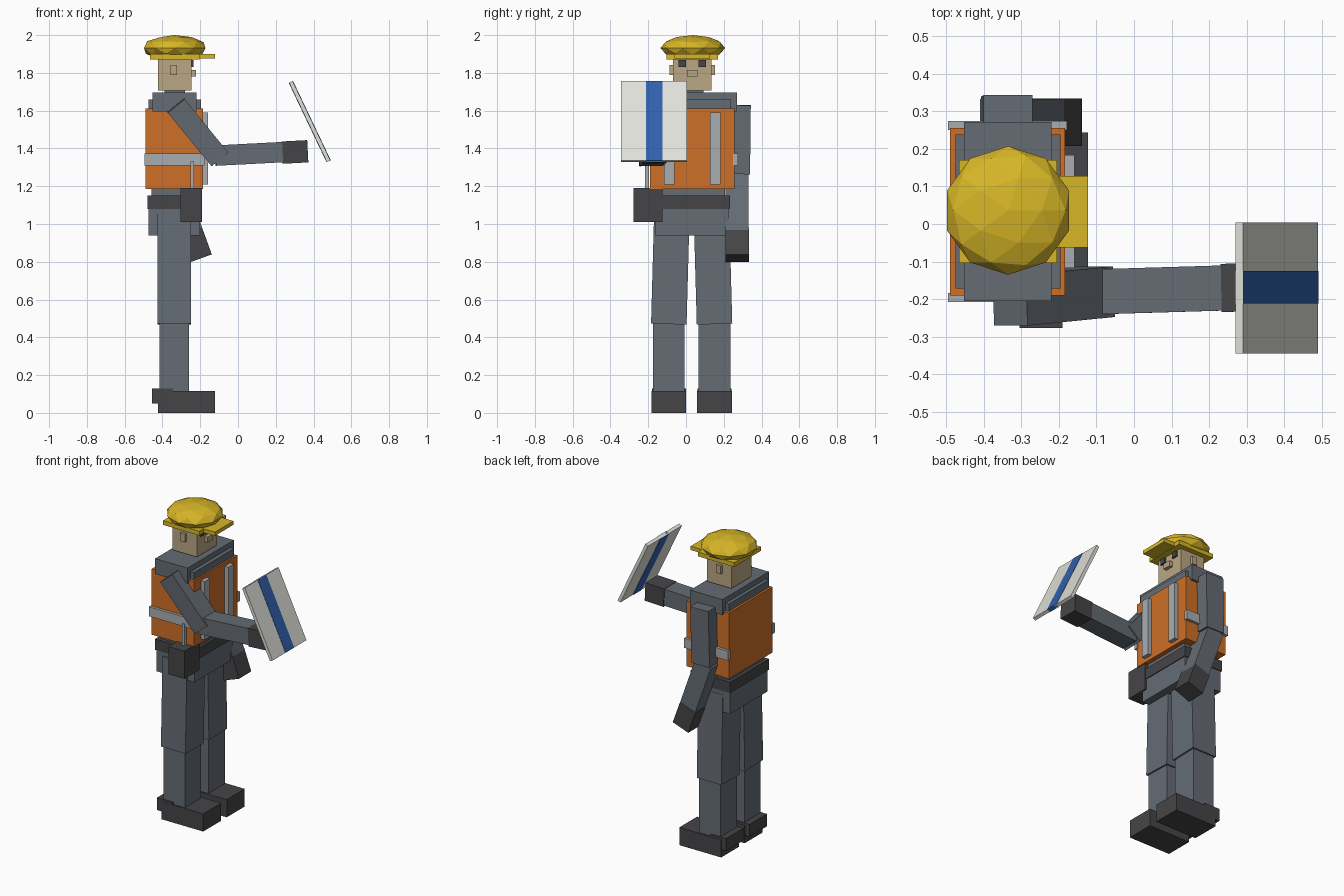
import bpy, bmesh, math
from mathutils import Vector, Matrix

if "Cube" in bpy.data.objects:
    bpy.data.objects.remove(bpy.data.objects["Cube"])

def material(name, r, g, b):
    m = bpy.data.materials.new(name)
    m.diffuse_color = (r, g, b, 1)
    m.use_nodes = True
    m.node_tree.nodes["Principled BSDF"].inputs["Base Color"].default_value = m.diffuse_color
    return m

SUIT = material("suit grey", 0.13, 0.15, 0.175)
DARK = material("dark grey", 0.06, 0.06, 0.065)
TRIM = material("reflective grey", 0.40, 0.42, 0.44)
ORANGE = material("vest orange", 0.62, 0.16, 0.02)
YELLOW = material("helmet yellow", 0.68, 0.47, 0.02)
SKIN = material("skin", 0.50, 0.39, 0.23)
BOARD = material("board white", 0.75, 0.75, 0.70)
BLUE = material("stripe blue", 0.03, 0.12, 0.42)

def add_object(name, bm, mat):
    me = bpy.data.meshes.new(name)
    bm.to_mesh(me)
    bm.free()
    me.materials.append(mat)
    ob = bpy.data.objects.new(name, me)
    bpy.context.collection.objects.link(ob)
    return ob

def cube(name, matrix, size, mat):
    bm = bmesh.new()
    bmesh.ops.create_cube(bm, size=1, matrix=matrix @ Matrix.Diagonal((*size, 1)))
    return add_object(name, bm, mat)

def box(name, x, y, z, mat):
    """Axis-aligned box from three (min, max) ranges."""
    mid = Vector([(a + b) / 2 for a, b in (x, y, z)])
    return cube(name, Matrix.Translation(mid), [b - a for a, b in (x, y, z)], mat)

def limb(name, a, b, depth, width, mat):
    """Square-ended bar from point a to point b, width lying along y."""
    a, b = Vector(a), Vector(b)
    axis = (b - a).normalized()
    u = Vector((0, 1, 0)).cross(axis).normalized()
    v = axis.cross(u)
    rot = Matrix((u, v, axis)).transposed().to_4x4()
    return cube(name, Matrix.Translation((a + b) / 2) @ rot, (depth, width, (b - a).length), mat)

MID = 0.033  # body centre line in y

def around(half):
    return (MID - half, MID + half)

# Helmet: low-poly dome, rim plate and visor
bm = bmesh.new()
bmesh.ops.create_icosphere(bm, subdivisions=2, radius=1,
    matrix=Matrix.Translation((-0.335, 0.036, 1.932)) @ Matrix.Diagonal((0.171, 0.171, 0.068, 1)))
add_object("helmet_dome", bm, YELLOW)
box("helmet_rim", (-0.465, -0.205), around(0.137), (1.872, 1.9), YELLOW)
box("helmet_visor", (-0.25, -0.123), around(0.095), (1.875, 1.9), YELLOW)

# Head and face
box("head", (-0.423, -0.246), around(0.103), (1.708, 1.885), SKIN)
box("nose", (-0.25, -0.222), around(0.028), (1.78, 1.815), SKIN)
box("neck", (-0.39, -0.28), around(0.06), (1.68, 1.72), SUIT)
for side, s in (("right", -1), ("left", 1)):
    def mirrored(lo, hi):
        return tuple(sorted((MID + s * lo, MID + s * hi)))

    box(side + "_ear", (-0.357, -0.322), mirrored(0.095, 0.12), (1.79, 1.842), SKIN)
    box(side + "_eye", (-0.255, -0.235), mirrored(0.033, 0.072), (1.832, 1.867), DARK)
    # Vest reflective trim
    box(side + "_vest_front_strip", (-0.19, -0.158), mirrored(0.093, 0.15), (1.21, 1.59), TRIM)
    box(side + "_vest_side_band", (-0.495, -0.178), mirrored(0.217, 0.241), (1.31, 1.372), TRIM)
    # Legs and boots
    y0 = 0.03
    limb(side + "_thigh", (-0.337, y0 + s * 0.105, 1.05), (-0.337, y0 + s * 0.121, 0.47),
         0.176, 0.188, SUIT)
    limb(side + "_shin", (-0.337, y0 + s * 0.121, 0.48), (-0.337, y0 + s * 0.121, 0.08),
         0.155, 0.168, SUIT)
    yc = y0 + s * 0.121
    box(side + "_boot", (-0.423, -0.122), (yc - 0.092, yc + 0.092), (0, 0.115), DARK)
    box(side + "_boot_heel", (-0.456, -0.343), (yc - 0.09, yc + 0.09), (0.05, 0.13), DARK)

# Torso
box("shoulders", (-0.452, -0.22), around(0.238), (1.595, 1.695), SUIT)
box("chest", (-0.475, -0.195), around(0.205), (1.2, 1.66), SUIT)
box("vest", (-0.489, -0.184), around(0.223), (1.185, 1.612), ORANGE)
box("waist", (-0.457, -0.213), around(0.174), (1.1, 1.22), SUIT)
box("belt", (-0.48, -0.195), around(0.2), (1.08, 1.15), DARK)
box("hips", (-0.475, -0.2), around(0.194), (0.94, 1.09), SUIT)

# Belt radio and antenna
box("radio", (-0.305, -0.19), (-0.277, -0.125), (1.01, 1.19), DARK)
box("radio_antenna", (-0.252, -0.234), (-0.217, -0.197), (1.18, 1.33), TRIM)

# Right arm, raised forward
limb("right_upper_arm", (-0.33, -0.203, 1.628), (-0.098, -0.18, 1.345), 0.115, 0.135, SUIT)
limb("right_forearm", (-0.12, -0.181, 1.362), (0.245, -0.17, 1.381), 0.108, 0.12, SUIT)
limb("right_hand", (0.235, -0.17, 1.378), (0.368, -0.167, 1.385), 0.118, 0.128, DARK)

# Left arm, hanging down
limb("left_upper_arm", (-0.335, 0.274, 1.63), (-0.342, 0.27, 1.265), 0.13, 0.138, SUIT)
limb("left_forearm", (-0.355, 0.271, 1.275), (-0.24, 0.271, 0.95), 0.115, 0.122, SUIT)
limb("left_hand", (-0.246, 0.271, 0.962), (-0.194, 0.271, 0.819), 0.118, 0.126, DARK)

# Held board with a blue stripe, tilted back
top, bottom = Vector((0.28, 0, 1.752)), Vector((0.48, 0, 1.332))
for name, y, depth, mat in (("board", -0.17, 0.021, BOARD), ("board_stripe", -0.168, 0.025, BLUE)):
    offset = Vector((0, y, 0))
    limb(name, top + offset, bottom + offset, depth, 0.348 if name == "board" else 0.087, mat)
